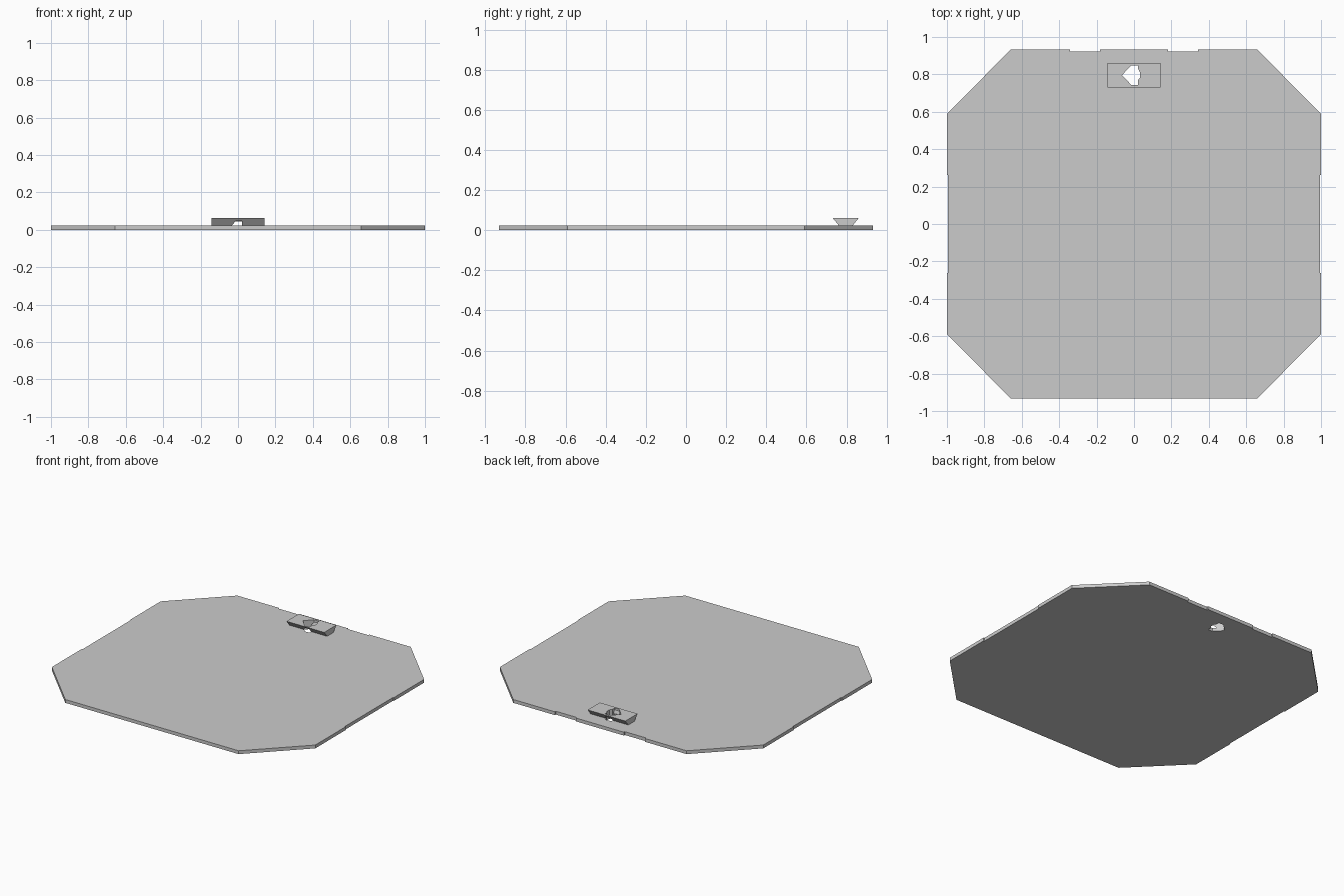
import bpy
import bmesh
from mathutils import Matrix

cube = bpy.data.objects.get("Cube")
if cube:
    bpy.data.objects.remove(cube, do_unlink=True)

grey = bpy.data.materials.new("light_grey")
grey.use_nodes = True
colour = (0.6, 0.6, 0.6, 1)
grey.diffuse_color = colour
grey.node_tree.nodes["Principled BSDF"].inputs["Base Color"].default_value = colour

TOP = 0.023       # plate thickness
BLOCK_TOP = 0.062


def prism(name, outline, low, high, turn=Matrix.Identity(4)):
    """Extrude a flat outline from low to high, then turn it."""
    bm = bmesh.new()
    face = bm.faces.new([bm.verts.new((x, y, low)) for x, y in outline])
    ext = bmesh.ops.extrude_face_region(bm, geom=[face])
    moved = [v for v in ext["geom"] if isinstance(v, bmesh.types.BMVert)]
    bmesh.ops.translate(bm, vec=(0, 0, high - low), verts=moved)
    bm.transform(turn)
    bmesh.ops.recalc_face_normals(bm, faces=bm.faces)
    mesh = bpy.data.meshes.new(name)
    bm.to_mesh(mesh)
    bm.free()
    mesh.materials.append(grey)
    obj = bpy.data.objects.new(name, mesh)
    bpy.context.collection.objects.link(obj)
    return obj


# Octagonal plate with shallow notches in the back edge and both sides
right_half = [(0.658, -0.933), (1, -0.59), (1, -0.263), (0.994, -0.263),
              (0.994, 0.263), (1, 0.263), (1, 0.59), (0.658, 0.933),
              (0.342, 0.933), (0.342, 0.923), (0.182, 0.923), (0.182, 0.933)]
left_half = [(-x, y) for x, y in reversed(right_half)]
plate = prism("plate", right_half + left_half, 0, TOP)

# Dovetail block, wider at the top, its profile swept along x
profile = [(0.762, TOP), (0.83, TOP), (0.862, BLOCK_TOP), (0.73, BLOCK_TOP)]
yz_to_world = Matrix(((0, 0, 1, 0), (1, 0, 0, 0), (0, 1, 0, 0), (0, 0, 0, 1)))
block = prism("dovetail_block", profile, -0.143, 0.143, yz_to_world)

# Pointed keyhole cut straight through block and plate
keyhole = [(-0.064, 0.796), (-0.016, 0.847), (0.021, 0.847), (0.023, 0.826),
           (0.033, 0.81), (0.033, 0.784), (0.021, 0.769), (0.021, 0.742),
           (-0.013, 0.742)]
cutter = prism("keyhole_cutter", keyhole, -0.1, 0.2)
cutter.hide_render = True

for part in (plate, block):
    cut = part.modifiers.new("keyhole", "BOOLEAN")
    cut.operation = "DIFFERENCE"
    cut.solver = "EXACT"
    cut.object = cutter
    with bpy.context.temp_override(object=part, active_object=part):
        bpy.ops.object.modifier_apply(modifier=cut.name)

bpy.data.objects.remove(cutter, do_unlink=True)
